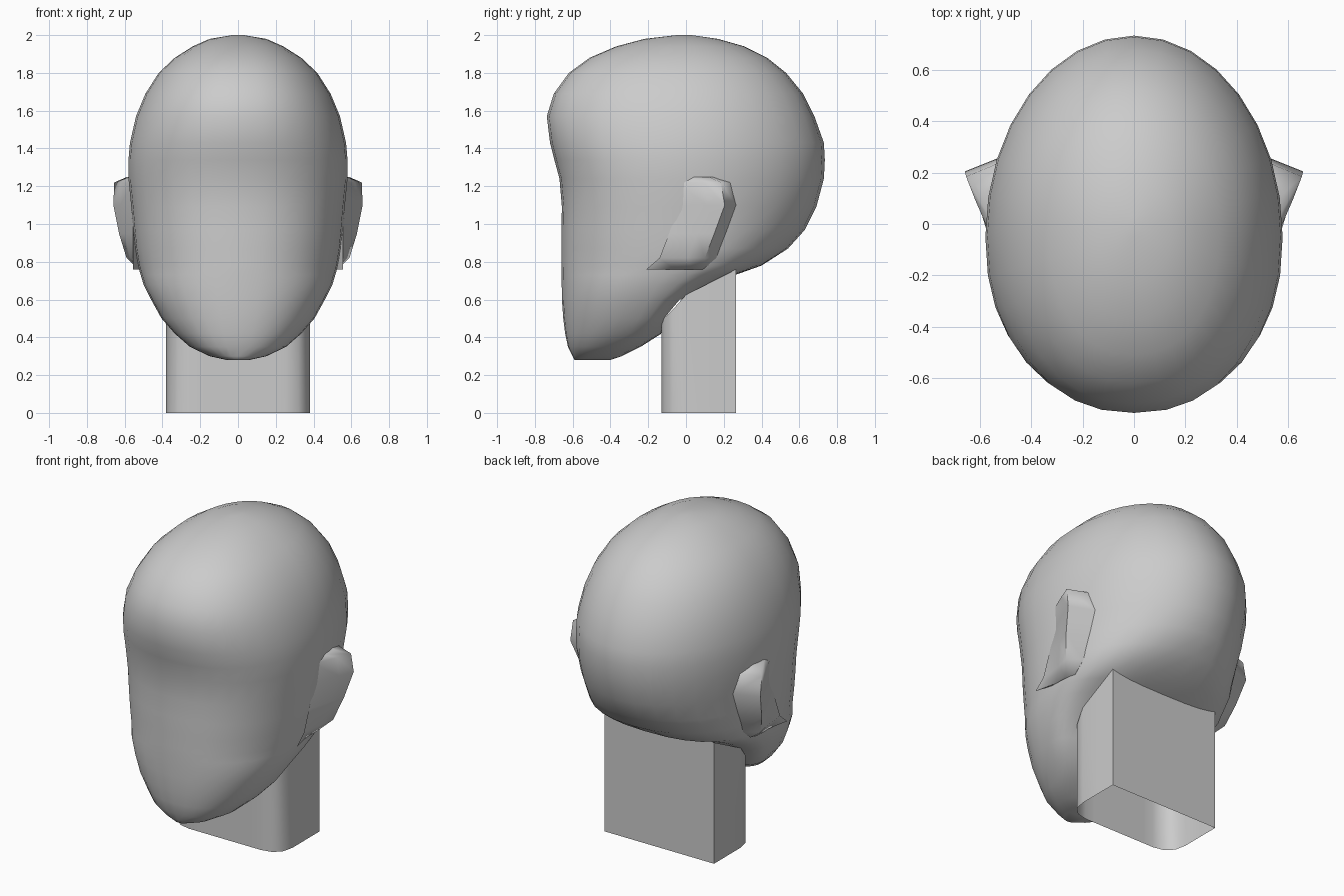
import bpy, bmesh, math

if "Cube" in bpy.data.objects:
    bpy.data.objects.remove(bpy.data.objects["Cube"])


def loft(name, rings, caps=(True, True), closed=True):
    """Skin a list of rings with quads, optionally capping the ends."""
    bm = bmesh.new()
    rows = [[bm.verts.new(p) for p in r] for r in rings]
    n = len(rows[0])
    for a, b in zip(rows, rows[1:]):
        for i in range(n if closed else n - 1):
            j = (i + 1) % n
            bm.faces.new((a[i], a[j], b[j], b[i]))
    if caps[0]:
        bm.faces.new(rows[0][::-1])
    if caps[1]:
        bmesh.ops.poke(bm, faces=[bm.faces.new(rows[-1])])
    bmesh.ops.recalc_face_normals(bm, faces=bm.faces)
    return finish(name, bm)


def finish(name, bm):
    me = bpy.data.meshes.new(name)
    bm.to_mesh(me)
    bm.free()
    ob = bpy.data.objects.new(name, me)
    bpy.context.collection.objects.link(ob)
    return ob


def smooth(ob, angle):
    bpy.ops.object.select_all(action='DESELECT')
    ob.select_set(True)
    bpy.context.view_layer.objects.active = ob
    bpy.ops.object.shade_smooth_by_angle(angle=math.radians(angle))


def spow(v, e):
    return math.copysign(abs(v) ** e, v)


def slice_ring(z, front, back, half_w, mid, n_back, segs=32):
    """Horizontal head slice: superellipse with separate front and back halves."""
    ring = []
    for i in range(segs):
        t = 2 * math.pi * i / segs
        c, s = math.cos(t), math.sin(t)
        n = n_back if s > 0 else 2.25
        depth = back - mid if s > 0 else mid - front
        ring.append((half_w * spow(c, 2 / n), mid + depth * spow(s, 2 / n), z))
    return ring


# Head: z, front y, back y, half width, y of widest point, back squareness
slices = [
    (0.28, -0.59, -0.40, 0.06, -0.50, 2.0),
    (0.30, -0.60, -0.34, 0.15, -0.46, 2.1),
    (0.35, -0.625, -0.24, 0.255, -0.39, 2.3),
    (0.42, -0.64, -0.13, 0.335, -0.30, 2.5),
    (0.50, -0.65, -0.08, 0.405, -0.25, 2.8),
    (0.60, -0.657, 0.01, 0.46, -0.20, 3.0),
    (0.68, -0.658, 0.15, 0.50, -0.15, 3.0),
    (0.73, -0.66, 0.26, 0.515, -0.10, 2.8),
    (0.78, -0.66, 0.40, 0.53, -0.06, 2.5),
    (0.87, -0.66, 0.54, 0.545, -0.05, 2.2),
    (0.97, -0.66, 0.63, 0.555, -0.05, 2.0),
    (1.09, -0.657, 0.69, 0.565, -0.05, 2.0),
    (1.24, -0.67, 0.73, 0.58, -0.05, 2.0),
    (1.34, -0.697, 0.735, 0.58, -0.05, 2.0),
    (1.43, -0.72, 0.73, 0.572, -0.04, 2.0),
    (1.57, -0.737, 0.68, 0.54, -0.03, 2.0),
    (1.69, -0.70, 0.62, 0.49, -0.02, 2.0),
    (1.80, -0.62, 0.53, 0.42, -0.02, 2.0),
    (1.88, -0.51, 0.43, 0.335, -0.02, 2.0),
    (1.94, -0.37, 0.31, 0.24, -0.02, 2.0),
    (1.98, -0.22, 0.17, 0.15, -0.02, 2.0),
    (2.00, -0.05, 0.03, 0.03, -0.01, 2.0),
]
head = loft("head", [slice_ring(*s) for s in slices])

# Open the underside where the neck joins
bm = bmesh.new()
bm.from_mesh(head.data)
hole = [f for f in bm.faces if all(
    abs(v.co.x) < 0.38 and -0.135 < v.co.y < 0.265 and v.co.z < 0.8 for v in f.verts)]
bmesh.ops.delete(bm, geom=hole, context='FACES')
bm.to_mesh(head.data)
bm.free()
smooth(head, 75)

# Neck: open tube, square at the back and rounded at the front corners
half = [(0, 0.265), (0.19, 0.265), (0.38, 0.265), (0.38, 0.135), (0.38, 0.0),
        (0.365, -0.07), (0.32, -0.115), (0.25, -0.13), (0.18, -0.13), (0, -0.13)]
outline = half + [(-x, y) for x, y in half[-2:0:-1]]


def neck_top(y):
    return 0.49 + (y + 0.13) * 0.95 if y < 0 else 0.625 + y * 0.51


neck = loft("neck", [[(x, y, 0) for x, y in outline],
                     [(x, y, neck_top(y)) for x, y in outline]], caps=(False, False))
smooth(neck, 40)

# Ears: wedge flaps, ridge point (x, y, z) plus front and back roots
ridge = [(0.585, 0.12, 1.25), (0.655, 0.185, 1.22), (0.66, 0.205, 1.10),
         (0.63, 0.15, 0.95), (0.59, 0.10, 0.82), (0.53, 0.03, 0.76)]
rows = []
for x, y, z in ridge:
    rows.append([(0.48, 0.05, z), (0.555, y - 0.24, z), (0.25 * 0.555 + 0.75 * x - 0.01, y - 0.09, z),
                 (x, y, z), (0.51, y + 0.06, z)])
ears = loft("ears", rows)
mirror = ears.modifiers.new("mirror", 'MIRROR')
mirror.use_axis = (True, False, False)
smooth(ears, 60)
